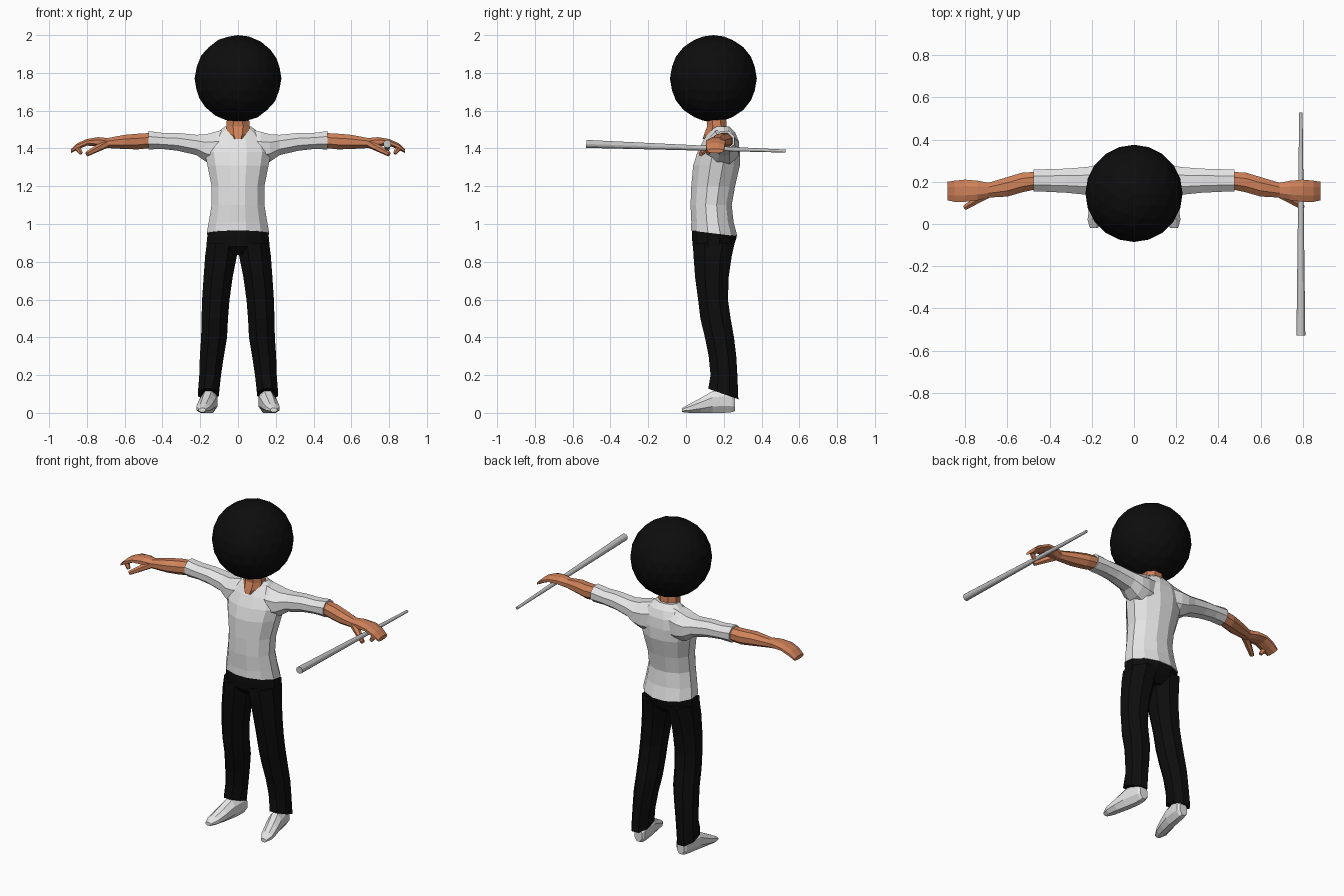
import bpy, bmesh, math
from mathutils import Vector


def material(name, rgb):
    m = bpy.data.materials.new(name)
    m.diffuse_color = (*rgb, 1)
    return m


BLACK = material("black", (0.004, 0.004, 0.004))
WHITE = material("white", (0.78, 0.78, 0.78))
SKIN = material("skin", (0.62, 0.22, 0.10))
METAL = material("grey", (0.55, 0.55, 0.55))


def finish(name, bm, mat, mirror=False):
    bmesh.ops.recalc_face_normals(bm, faces=bm.faces)
    me = bpy.data.meshes.new(name)
    bm.to_mesh(me)
    bm.free()
    me.materials.append(mat)
    ob = bpy.data.objects.new(name, me)
    bpy.context.collection.objects.link(ob)
    if mirror:
        ob.modifiers.new("mirror", 'MIRROR').use_clip = False
    return ob


def loft(name, axis, rings, mat, n=8, mirror=False):
    """Skin through rings of (position, lo, hi, lo, hi, optional tilt)."""
    bm = bmesh.new()
    peak = math.cos(math.pi / n)
    loops = []
    for t, a0, a1, b0, b1, *tilt in rings:
        loop = []
        for i in range(n):
            ang = 2 * math.pi * (i + 0.5) / n
            ca, sa = math.cos(ang) / peak, math.sin(ang) / peak
            a = (a0 + a1) / 2 + (a1 - a0) / 2 * ca
            b = (b0 + b1) / 2 + (b1 - b0) / 2 * sa
            p = t + (tilt[0] * sa if tilt else 0)
            co = {'x': (p, a, b), 'y': (a, p, b), 'z': (a, b, p)}[axis]
            loop.append(bm.verts.new(co))
        loops.append(loop)
    for l0, l1 in zip(loops, loops[1:]):
        for i in range(n):
            j = (i + 1) % n
            bm.faces.new((l0[i], l0[j], l1[j], l1[i]))
    bm.faces.new(loops[0])
    bm.faces.new(loops[-1])
    return finish(name, bm, mat, mirror)


def rod(name, p, q, r0, r1, mat, n=12, mirror=False):
    """Tapered rod from p to q."""
    p, q = Vector(p), Vector(q)
    bm = bmesh.new()
    bmesh.ops.create_cone(bm, cap_ends=True, segments=n, radius1=r0, radius2=r1,
                          depth=(q - p).length)
    rot = (q - p).to_track_quat('Z', 'Y').to_matrix()
    for v in bm.verts:
        v.co = rot @ v.co + (p + q) / 2
    return finish(name, bm, mat, mirror)


# Round hair
bm = bmesh.new()
bmesh.ops.create_icosphere(bm, subdivisions=3, radius=0.23)
bmesh.ops.translate(bm, verts=bm.verts, vec=(0, 0.145, 1.77))
finish("hair", bm, BLACK)

# Neck with the open collar skin
loft("neck", 'z', [
    (1.450, -.035, .035, .088, .20),
    (1.475, -.055, .055, .096, .21),
    (1.515, -.062, .062, .112, .215),
    (1.600, -.055, .055, .105, .21)], SKIN)

# Shirt body
loft("shirt", 'z', [
    (0.950, -.165, .165, .026, .272, -.015),
    (1.010, -.155, .155, .028, .252),
    (1.100, -.140, .140, .024, .242),
    (1.200, -.140, .140, .028, .260),
    (1.310, -.162, .162, .038, .285),
    (1.380, -.175, .175, .060, .285),
    (1.440, -.155, .155, .090, .278),
    (1.485, -.110, .110, .118, .260),
    (1.515, -.070, .070, .138, .230)], WHITE, n=12)

# Sleeves
loft("sleeve", 'x', [
    (.050, .120, .265, 1.30, 1.505),
    (.120, .105, .280, 1.31, 1.488),
    (.170, .115, .280, 1.33, 1.475),
    (.220, .138, .270, 1.365, 1.472),
    (.320, .148, .262, 1.388, 1.482),
    (.400, .152, .260, 1.397, 1.482),
    (.475, .155, .257, 1.395, 1.492)], WHITE, mirror=True)

# Forearms and drooping hands
loft("forearm_and_hand", 'x', [
    (.460, .165, .247, 1.403, 1.482),
    (.530, .150, .243, 1.395, 1.478),
    (.600, .130, .222, 1.397, 1.472),
    (.690, .125, .195, 1.402, 1.455),
    (.740, .112, .205, 1.410, 1.460),
    (.800, .105, .210, 1.415, 1.450),
    (.850, .105, .205, 1.393, 1.428),
    (.883, .112, .200, 1.376, 1.398)], SKIN, mirror=True)
rod("thumb", (.70, .14, 1.425), (.80, .078, 1.370), .024, .013, SKIN, 6, True)
rod("curled_finger", (.85, .125, 1.405), (.83, .115, 1.372), .018, .010, SKIN, 6, True)

# Trousers: hips and legs
loft("hips", 'z', [
    (.835, -.09, .09, .080, .21),
    (.880, -.168, .168, .036, .252),
    (.930, -.163, .163, .031, .268),
    (.965, -.160, .160, .032, .262)], BLACK, n=12)
loft("trouser_leg", 'z', [
    (.100, .102, .212, .118, .277, -.028),
    (.200, .090, .205, .130, .272),
    (.300, .075, .202, .120, .266),
    (.400, .058, .195, .100, .254),
    (.500, .053, .193, .076, .236),
    (.600, .045, .190, .064, .222),
    (.720, .028, .182, .048, .226),
    (.830, .006, .174, .040, .242),
    (.900, .002, .165, .036, .258)], BLACK, mirror=True)

# Shoes, toes turned outwards
loft("shoe", 'y', [
    (-.020, .172, .208, .004, .026),
    (.020, .148, .220, .000, .048),
    (.080, .130, .212, .000, .080),
    (.140, .116, .200, .000, .115),
    (.200, .110, .188, .000, .125),
    (.245, .108, .180, .004, .110),
    (.260, .120, .170, .010, .090)], WHITE, mirror=True)

# Tapered bat held in one hand
rod("bat", (.79, -.528, 1.424), (.79, .528, 1.386), .021, .008, METAL)
